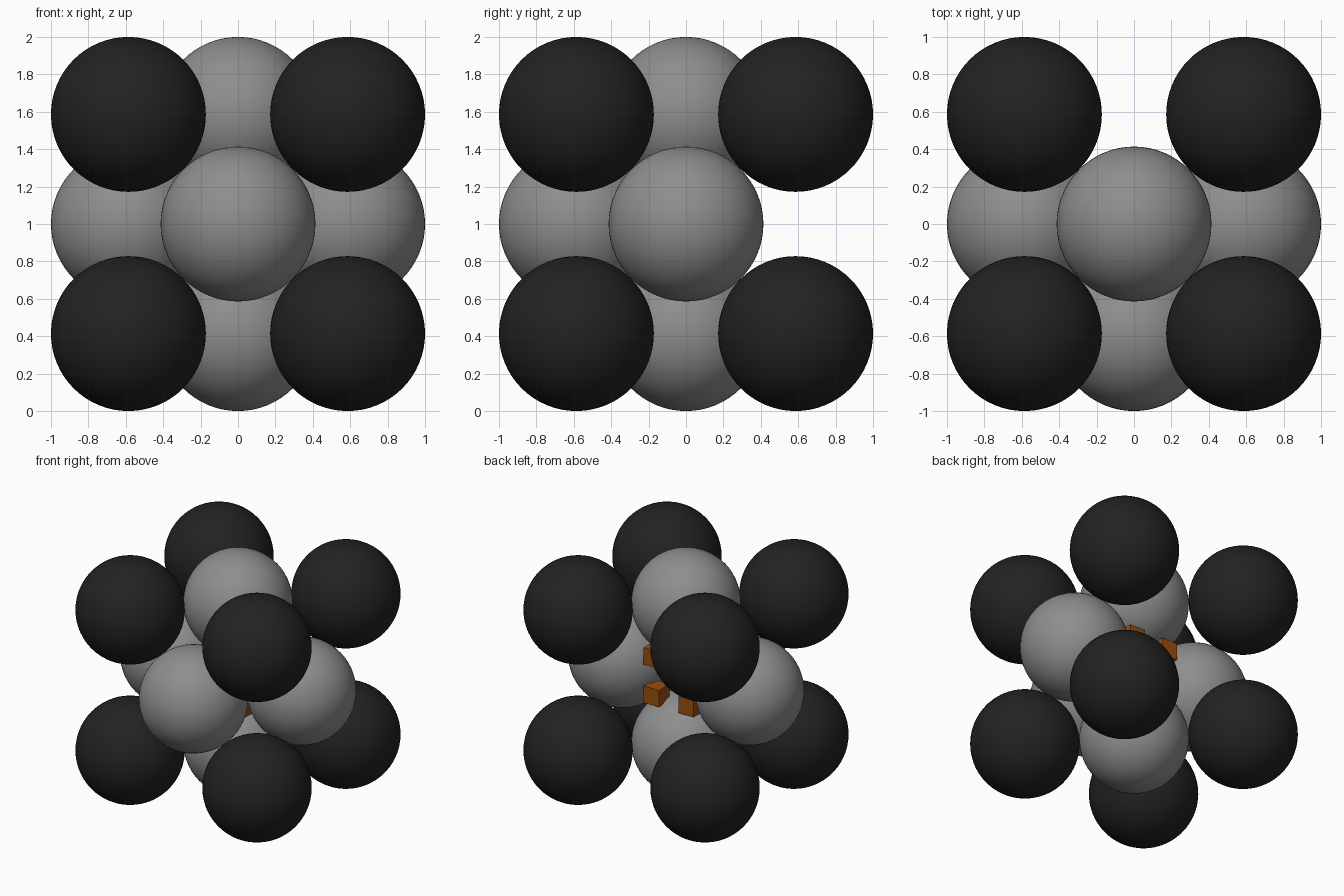
import bpy
from itertools import product

if "Cube" in bpy.data.objects:
    bpy.data.objects.remove(bpy.data.objects["Cube"])

A = 0.586   # half the distance between corner sphere centres
R = 0.414   # sphere radius (corner and face spheres touch)
S = 0.16    # offset of the small inner cubes
C = 0.14    # inner cube size


def material(name, rgb):
    m = bpy.data.materials.new(name)
    m.diffuse_color = (*rgb, 1)
    m.use_nodes = True
    m.node_tree.nodes["Principled BSDF"].inputs["Base Color"].default_value = m.diffuse_color
    return m


black = material("black", (0.016, 0.016, 0.016))
grey = material("grey", (0.27, 0.27, 0.27))
orange = material("orange", (0.32, 0.075, 0.005))


def finish(name, mat):
    ob = bpy.context.object
    ob.name = name
    ob.data.materials.append(mat)
    return ob


def ball(name, x, y, z, mat):
    bpy.ops.mesh.primitive_uv_sphere_add(segments=64, ring_count=32, radius=R,
                                         location=(x, y, 1 + z))
    finish(name, mat)
    bpy.ops.object.shade_smooth()


# corner spheres and the cluster of small cubes in the middle
for sx, sy, sz in product((-1, 1), repeat=3):
    ball("corner_sphere", sx * A, sy * A, sz * A, black)
    bpy.ops.mesh.primitive_cube_add(size=C, location=(sx * S, sy * S, 1 + sz * S))
    finish("inner_cube", orange)

# face spheres, with the back one left out
for name, (x, y, z) in {"left": (-A, 0, 0), "right": (A, 0, 0), "front": (0, -A, 0),
                        "bottom": (0, 0, -A), "top": (0, 0, A)}.items():
    ball(name + "_face_sphere", x, y, z, grey)
